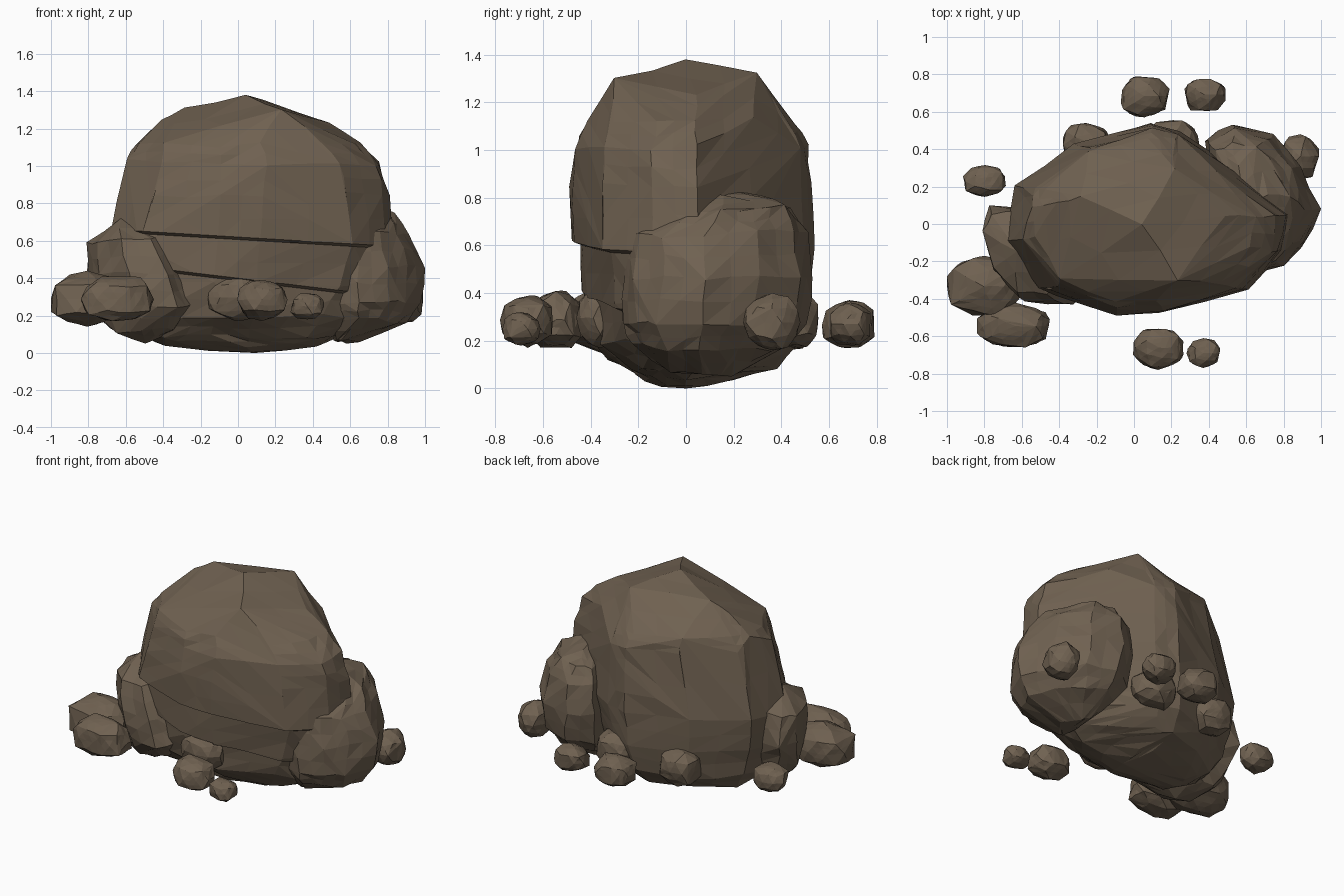
import bpy
import bmesh
import random
from mathutils import Vector

cube = bpy.data.objects.get("Cube")
if cube:
    bpy.data.objects.remove(cube, do_unlink=True)

# One earthy colour for every stone
stone = bpy.data.materials.new("brown_stone")
stone.use_nodes = True
colour = (0.16, 0.12, 0.082, 1)
stone.diffuse_color = colour
shader = stone.node_tree.nodes["Principled BSDF"]
shader.inputs["Base Color"].default_value = colour
shader.inputs["Roughness"].default_value = 0.9


def bounds(points):
    """Lowest and highest corner of a set of points."""
    low = Vector([min(p[i] for p in points) for i in range(len(points[0]))])
    high = Vector([max(p[i] for p in points) for i in range(len(points[0]))])
    return low, high


def remap(value, a, b, c, d):
    return c + (value - a) / (b - a) * (d - c)


def fit(bm, low, high):
    """Stretch one rock to exactly fill its box."""
    old_low, old_high = bounds([v.co for v in bm.verts])
    for v in bm.verts:
        for i in range(3):
            v.co[i] = remap(v.co[i], old_low[i], old_high[i], low[i], high[i])


def chipped_hull(points, rng, chip):
    """Wrap points in a convex skin, then break it into uneven facets."""
    bm = bmesh.new()
    for p in points:
        bm.verts.new(p)
    hull = bmesh.ops.convex_hull(bm, input=bm.verts[:])
    unused = {e for e in hull["geom_interior"] + hull["geom_unused"]
              if isinstance(e, bmesh.types.BMVert)}
    bmesh.ops.delete(bm, geom=list(unused), context="VERTS")
    bmesh.ops.subdivide_edges(bm, edges=bm.edges[:], cuts=1, use_grid_fill=True)
    for v in bm.verts:
        v.co += Vector([rng.uniform(-chip, chip) for _ in range(3)])
    return bm


def finish(bm, name):
    """Turn the working mesh into a flat-shaded object."""
    bmesh.ops.triangulate(bm, faces=bm.faces[:])
    bmesh.ops.recalc_face_normals(bm, faces=bm.faces[:])
    mesh = bpy.data.meshes.new(name)
    bm.to_mesh(mesh)
    bm.free()
    mesh.materials.append(stone)
    obj = bpy.data.objects.new(name, mesh)
    bpy.context.collection.objects.link(obj)


def layered_boulder(outline, layers, peaks, seed):
    """Stack a plan outline, scaled to each layer (z, x0, x1, y0, y1)."""
    rng = random.Random(seed)
    (ax, ay), (bx, by) = bounds(outline)
    points = [Vector(p) for p in peaks]
    for z, x0, x1, y0, y1 in layers:
        for x, y in outline:
            points.append(Vector((remap(x, ax, bx, x0, x1),
                                  remap(y, ay, by, y0, y1), z)))
    low, high = bounds(points)
    for p in points[len(peaks):]:
        p += Vector([rng.uniform(-1, 1) for _ in range(3)]) * 0.015
    bm = chipped_hull(points, rng, 0.008)
    fit(bm, low, high)
    return bm


def cut_ledge(bm, height, slope, depth):
    """Step the front face back below a sloping line."""
    normal = Vector((slope, 0, 1)).normalized()
    for drop in (0, 0.014):
        geom = bm.verts[:] + bm.edges[:] + bm.faces[:]
        bmesh.ops.bisect_plane(bm, geom=geom, dist=0.0001, plane_no=normal,
                               plane_co=(0, 0, height - drop))
    for v in bm.verts:
        if v.co.z + slope * v.co.x < height - 0.012:
            v.co.y += depth * max(0, min(1, (-v.co.y - 0.12) / 0.2))


def small_stone(name, centre, radii, seed):
    """A rounded but faceted loose stone filling the given box."""
    rng = random.Random(seed)
    ball = bmesh.new()
    bmesh.ops.create_icosphere(ball, subdivisions=2, radius=1)
    points = []
    for v in ball.verts:
        blocky = sum(abs(c) ** 2.6 for c in v.co) ** (-1 / 2.6)
        points.append(v.co * blocky * rng.uniform(0.82, 1))
    ball.free()
    bm = chipped_hull(points, rng, 0.02)
    c, r = Vector(centre), Vector(radii)
    fit(bm, c - r, c + r)
    finish(bm, name)


# Main boulder: pointed dome, rounded underside, two ledges across the front
main_outline = [(-0.69, -0.08), (-0.64, 0.2), (-0.3, 0.43), (0.1, 0.53),
                (0.26, 0.49), (0.6, 0.24), (0.85, 0.05), (0.83, -0.15),
                (0.62, -0.35), (0.15, -0.47), (-0.12, -0.48), (-0.5, -0.36)]
main_layers = [(0.05, -0.38, 0.42, -0.2, 0.2),
               (0.1, -0.52, 0.55, -0.3, 0.38),
               (0.2, -0.6, 0.68, -0.43, 0.48),
               (0.38, -0.66, 0.78, -0.48, 0.53),
               (0.6, -0.69, 0.84, -0.49, 0.54),
               (0.85, -0.62, 0.82, -0.49, 0.53),
               (1.02, -0.57, 0.77, -0.48, 0.53),
               (1.12, -0.52, 0.66, -0.42, 0.48)]
main_peaks = [(0.1, 0, 0), (0.06, 0, 1.38), (0.23, 0.3, 1.32),
              (0.24, -0.3, 1.3), (-0.28, 0.15, 1.31), (0.5, 0.05, 1.225),
              (-0.4, 0.12, 1.24), (-0.54, 0.1, 1.12), (0.46, 0.29, 1.13)]
main = layered_boulder(main_outline, main_layers, main_peaks, 4)
cut_ledge(main, 0.62, 0.06, 0.035)
cut_ledge(main, 0.4, 0.12, 0.035)
finish(main, "main_boulder")

# Shoulder boulders leaning on either side
left_outline = [(0.4, 0.45), (0.55, 0.53), (0.75, 0.48), (0.9, 0.29), (1, 0.08),
                (0.92, -0.1), (0.82, -0.21), (0.66, -0.26), (0.5, -0.2)]
left_layers = [(0.05, 0.5, 0.65, -0.08, 0.2), (0.15, 0.43, 0.9, -0.22, 0.4),
               (0.25, 0.4, 0.98, -0.27, 0.48), (0.45, 0.38, 1, -0.27, 0.53),
               (0.64, 0.39, 0.93, -0.24, 0.49), (0.75, 0.42, 0.85, -0.06, 0.42)]
left_peaks = [(0.6, 0.1, 0.83), (0.55, 0.3, 0.8), (0.72, 0.15, 0.8)]
finish(layered_boulder(left_outline, left_layers, left_peaks, 7),
       "left_shoulder_boulder")

right_outline = [(-0.8, -0.05), (-0.75, 0.08), (-0.5, 0.1), (-0.28, -0.1),
                 (-0.27, -0.32), (-0.35, -0.42), (-0.55, -0.4), (-0.72, -0.25)]
right_layers = [(0.12, -0.68, -0.33, -0.35, 0), (0.25, -0.77, -0.24, -0.43, 0.06),
                (0.42, -0.81, -0.3, -0.43, 0.1), (0.6, -0.8, -0.4, -0.38, 0.08)]
right_peaks = [(-0.48, -0.2, 0.05), (-0.62, -0.15, 0.72), (-0.48, -0.2, 0.65)]
finish(layered_boulder(right_outline, right_layers, right_peaks, 11),
       "right_shoulder_boulder")

# Loose stones around the foot
stones = {
    "right_outer_stone": ((-0.8, -0.33, 0.29), (0.2, 0.16, 0.15)),
    "right_front_stone": ((-0.645, -0.54, 0.29), (0.195, 0.12, 0.12)),
    "front_embedded_stone": ((-0.01, -0.36, 0.29), (0.15, 0.1, 0.12)),
    "front_loose_stone": ((0.13, -0.67, 0.28), (0.135, 0.11, 0.11)),
    "front_small_stone": ((0.37, -0.69, 0.25), (0.09, 0.08, 0.07)),
    "back_loose_stone": ((0.06, 0.68, 0.27), (0.13, 0.11, 0.1)),
    "back_small_stone": ((0.38, 0.69, 0.27), (0.11, 0.085, 0.09)),
    "back_embedded_stone": ((-0.25, 0.42, 0.28), (0.13, 0.12, 0.12)),
    "back_middle_stone": ((0.21, 0.44, 0.29), (0.14, 0.115, 0.12)),
    "right_back_stone": ((-0.8, 0.23, 0.27), (0.115, 0.085, 0.09)),
    "left_embedded_stone": ((0.89, 0.36, 0.28), (0.1, 0.12, 0.12)),
}
for seed, (name, (centre, radii)) in enumerate(stones.items()):
    small_stone(name, centre, radii, seed + 20)
